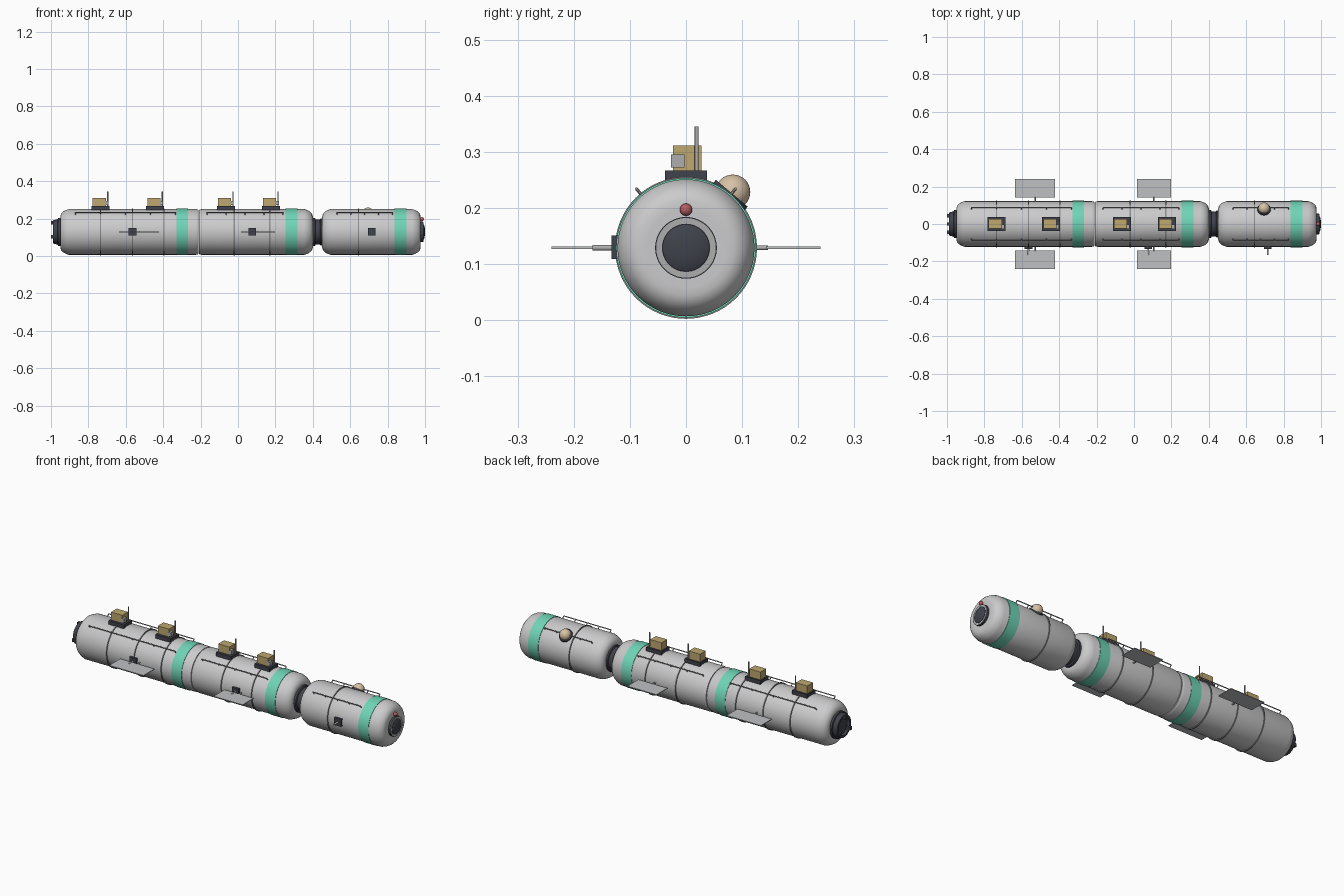
import bpy, bmesh, math
from mathutils import Vector, Matrix

if "Cube" in bpy.data.objects:
    bpy.data.objects.remove(bpy.data.objects["Cube"])

AXIS_Z = 0.129


def mat(name, r, g, b):
    m = bpy.data.materials.new(name)
    m.diffuse_color = (r, g, b, 1)
    m.use_nodes = True
    m.node_tree.nodes["Principled BSDF"].inputs["Base Color"].default_value = m.diffuse_color
    return m


HULL = mat("hull grey", 0.60, 0.60, 0.61)
TEAL = mat("teal band", 0.16, 0.66, 0.47)
DARK = mat("dark slate", 0.05, 0.055, 0.07)
GOLD = mat("gold foil", 0.52, 0.39, 0.16)
CREAM = mat("cream tank", 0.68, 0.54, 0.38)
RED = mat("red lamp", 0.50, 0.11, 0.12)
METAL = mat("metal rail", 0.42, 0.42, 0.43)
RIB = mat("rib grey", 0.26, 0.26, 0.27)
PANEL = mat("panel grey", 0.52, 0.53, 0.54)


def finish(name, bm, material, smooth=True):
    bmesh.ops.recalc_face_normals(bm, faces=bm.faces)
    me = bpy.data.meshes.new(name)
    bm.to_mesh(me)
    bm.free()
    me.materials.append(material)
    ob = bpy.data.objects.new(name, me)
    bpy.context.collection.objects.link(ob)
    if smooth:
        bpy.ops.object.select_all(action='DESELECT')
        ob.select_set(True)
        bpy.context.view_layer.objects.active = ob
        bpy.ops.object.shade_smooth_by_angle(angle=math.radians(35))
    return ob


def lathe(name, pts, material, n=64, closed=False):
    """Revolve (x, radius) points around the station axis."""
    bm = bmesh.new()
    rings = [[bm.verts.new((x, r * math.cos(2 * math.pi * i / n),
                            AXIS_Z + r * math.sin(2 * math.pi * i / n)))
              for i in range(n)] for x, r in pts]
    pairs = list(zip(rings, rings[1:])) + ([(rings[-1], rings[0])] if closed else [])
    for a, b in pairs:
        for i in range(n):
            j = (i + 1) % n
            bm.faces.new((a[i], a[j], b[j], b[i]))
    if not closed:
        bm.faces.new(rings[0])
        bm.faces.new(rings[-1])
    return finish(name, bm, material)


def band(name, x0, x1, r, material):
    return lathe(name, [(x0, r - 0.01), (x0, r), (x1, r), (x1, r - 0.01)], material, closed=True)


def box(name, x, y, z, material):
    """Box from (min, max) pairs."""
    bm = bmesh.new()
    size = [b - a for a, b in (x, y, z)]
    mid = [(a + b) / 2 for a, b in (x, y, z)]
    bmesh.ops.create_cube(bm, size=1, matrix=Matrix.Translation(mid) @ Matrix.Diagonal((*size, 1)))
    return finish(name, bm, material, False)


def add_rod(bm, a, b, r, n=10):
    a, b = Vector(a), Vector(b)
    rot = (b - a).to_track_quat('Z', 'Y').to_matrix().to_4x4()
    bmesh.ops.create_cone(bm, cap_ends=True, segments=n, radius1=r, radius2=r,
                          depth=(b - a).length, matrix=Matrix.Translation((a + b) / 2) @ rot)


def rod(name, a, b, r, material, n=16):
    bm = bmesh.new()
    add_rod(bm, a, b, r, n)
    return finish(name, bm, material)


def ball(name, c, r, material):
    bm = bmesh.new()
    bmesh.ops.create_uvsphere(bm, u_segments=32, v_segments=16, radius=r,
                              matrix=Matrix.Translation(c))
    return finish(name, bm, material)


# Pressure hulls with rounded shoulders, bands, ribs, handrails and side ports
END = [(0, 0.07), (0, 0.085), (0.005, 0.098), (0.015, 0.109), (0.03, 0.117), (0.045, 0.122)]
SEAM = [(0, 0.10), (0, 0.118), (0.006, 0.1205), (0.014, 0.122)]
modules = [
    ("rear", -0.95, -0.212, END, SEAM, -0.33, (-0.735, -0.565, -0.395), (-0.87, -0.335), -0.565),
    ("middle", -0.208, 0.40, SEAM, END, 0.255, (-0.02, 0.17), (-0.165, 0.24), 0.076),
    ("front", 0.45, 0.977, END, END, 0.837, (0.645,), (0.53, 0.825), 0.715),
]
for tag, x0, x1, left, right, bx, ribs, rail, port in modules:
    prof = [(x0 + d, r) for d, r in left] + [(x1 - d, r) for d, r in reversed(right)]
    lathe(tag + "_hull", prof, HULL)
    band(tag + "_teal_band", bx, bx + 0.064, 0.1245, TEAL)
    for i, x in enumerate(ribs):
        band(f"{tag}_rib_{i}", x - 0.003, x + 0.003, 0.1265, RIB)
    # Handrails on both upper flanks
    for side, s in (("left", -1), ("right", 1)):
        bm = bmesh.new()
        d = Vector((0, s * math.cos(math.radians(50)), math.sin(math.radians(50))))
        base = Vector((0, 0, AXIS_Z))
        top = base + d * 0.137
        add_rod(bm, top + Vector((rail[0], 0, 0)), top + Vector((rail[1], 0, 0)), 0.0028)
        for k in range(5):
            off = Vector((rail[0] + (rail[1] - rail[0]) * k / 4, 0, 0))
            add_rod(bm, base + d * 0.119 + off, top + off, 0.0028)
        finish(f"{tag}_{side}_handrail", bm, METAL)
    # Side port with a short boom
    box(tag + "_side_port", (port - 0.021, port + 0.021), (-0.133, -0.118),
        (AXIS_Z - 0.02, AXIS_Z + 0.022), DARK)
    rod(tag + "_port_boom", (port, -0.13, AXIS_Z), (port, -0.167, AXIS_Z), 0.005, METAL)

# Side panels on struts
for tag, x0, x1 in (("rear", -0.636, -0.422), ("middle", 0.016, 0.197)):
    for side, s in (("left", -1), ("right", 1)):
        cx = (x0 + x1) / 2
        box(f"{tag}_{side}_panel", (x0, x1), sorted((s * 0.143, s * 0.24)),
            (AXIS_Z - 0.002, AXIS_Z + 0.002), PANEL)
        rod(f"{tag}_{side}_panel_strut", (cx, s * 0.115, AXIS_Z), (cx, s * 0.146, AXIS_Z),
            0.004, METAL)

# Roof equipment: plinth, foil box, small unit and antenna
for i, x in enumerate((-0.735, -0.443, -0.065, 0.176)):
    box(f"equipment_plinth_{i}", (x - 0.048, x + 0.048), (-0.037, 0.037), (0.245, 0.267), DARK)
    box(f"equipment_box_{i}", (x - 0.042, x + 0.028), (-0.023, 0.028), (0.267, 0.311), GOLD)
    box(f"equipment_unit_{i}", (x + 0.026, x + 0.042), (-0.027, -0.003), (0.272, 0.295), METAL)
    rod(f"antenna_{i}", (x + 0.038, 0.019, 0.266), (x + 0.038, 0.019, 0.345), 0.0035, METAL)

# Round tank on a collar
d = Vector((0, math.cos(math.radians(50)), math.sin(math.radians(50))))
c = Vector((0.695, 0, AXIS_Z))
rod("tank_collar", c + d * 0.112, c + d * 0.127, 0.037, DARK, 32)
ball("tank", c + d * 0.13, 0.031, CREAM)

# Tunnel between middle and front hulls
lathe("connecting_tunnel", [(0.39, 0.074), (0.412, 0.074), (0.415, 0.066), (0.438, 0.066),
                            (0.441, 0.072), (0.46, 0.072)], DARK)

# Rear docking port: recessed flared collar with guide petals
lathe("rear_docking_port", [(-0.94, 0.074), (-0.962, 0.074), (-0.964, 0.068), (-0.988, 0.062),
                            (-0.988, 0.050), (-0.975, 0.046)], DARK)
for k in range(3):
    a = math.radians(90 + 120 * k)
    y, z = 0.05 * math.cos(a), AXIS_Z + 0.05 * math.sin(a)
    box(f"guide_petal_{k}", (-1.0, -0.975), (y - 0.009, y + 0.009), (z - 0.009, z + 0.009), DARK)

# Front docking port: collar, pale sealing ring, domed hatch and lamp
lathe("front_docking_collar", [(0.97, 0.055), (0.989, 0.055), (0.989, 0.03)], DARK)
lathe("sealing_ring", [(0.986, 0.053), (0.991, 0.053), (0.991, 0.043), (0.986, 0.043)],
      METAL, closed=True)
lathe("front_hatch", [(0.985, 0.042), (0.992, 0.042), (0.996, 0.034), (0.999, 0.02),
                      (1.0, 0.006)], DARK)
ball("front_lamp", (0.983, 0, 0.197), 0.011, RED)
